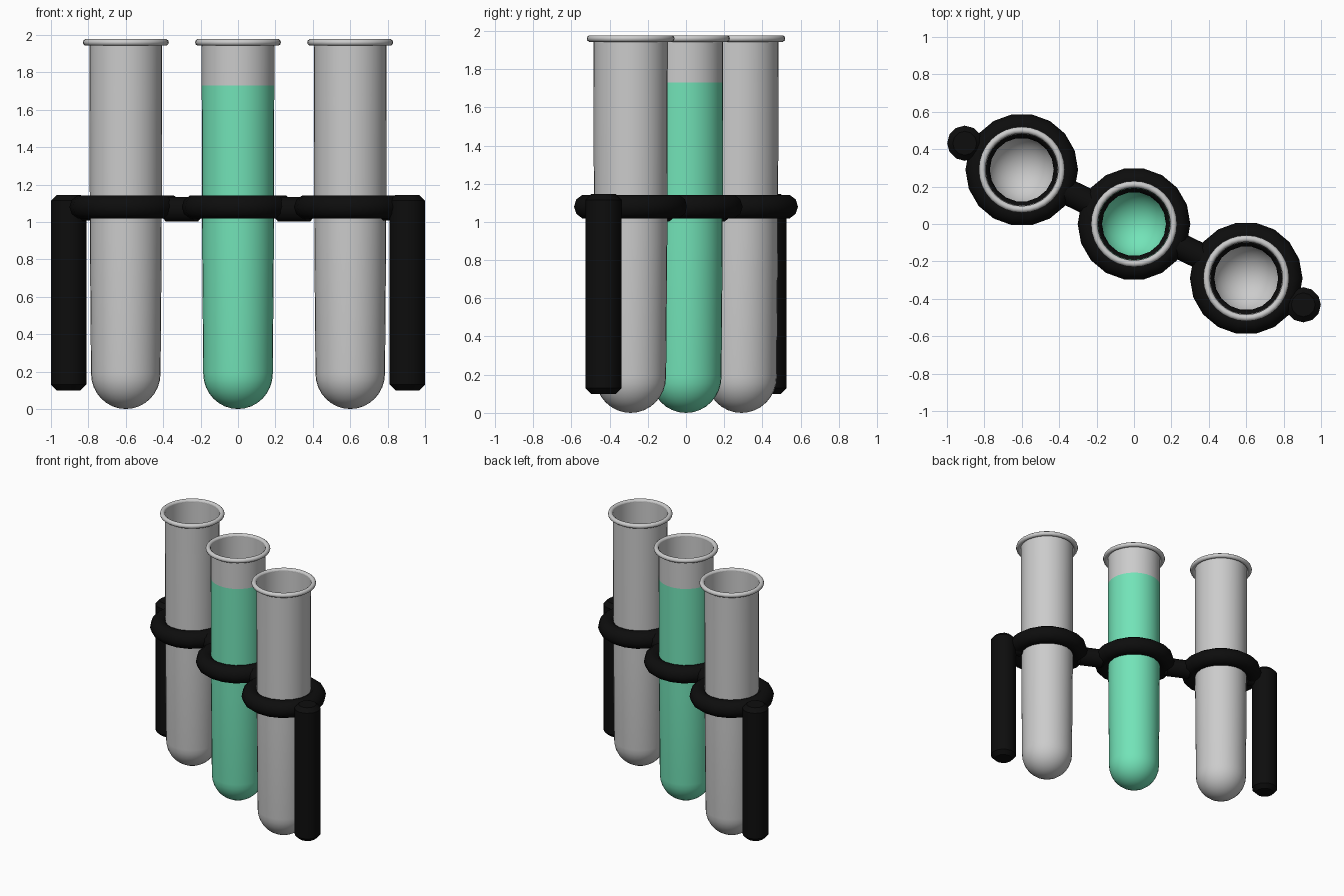
import bpy, bmesh, math
from mathutils import Vector, Matrix

if "Cube" in bpy.data.objects:
    bpy.data.objects.remove(bpy.data.objects["Cube"])


def material(name, rgb):
    m = bpy.data.materials.new(name)
    m.diffuse_color = (*rgb, 1)
    m.use_nodes = True
    m.node_tree.nodes["Principled BSDF"].inputs["Base Color"].default_value = m.diffuse_color
    return m


BLACK = material("black plastic", (0.004, 0.004, 0.004))
WHITE = material("white liquid", (0.88, 0.88, 0.85))
GREEN = material("green liquid", (0.17, 0.77, 0.48))


def revolve(name, profile, loc, sides, mat=None, closed=False, axis=None, angle=40):
    """Spin an (r, z) profile; closed joins the last point to the first."""
    bm = bmesh.new()
    vs = [bm.verts.new((r, 0, z)) for r, z in profile]
    edges = [bm.edges.new(p) for p in zip(vs, vs[1:])]
    if closed:
        edges.append(bm.edges.new((vs[-1], vs[0])))
    bmesh.ops.spin(bm, geom=vs + edges, cent=(0, 0, 0), axis=(0, 0, 1),
                   angle=2 * math.pi, steps=sides, use_merge=True)
    bmesh.ops.remove_doubles(bm, verts=bm.verts[:], dist=1e-5)
    bmesh.ops.recalc_face_normals(bm, faces=bm.faces[:])
    # open shells: make sure normals face outward
    side = max(bm.faces, key=lambda f: f.calc_center_median().xy.length)
    if side.normal.xy.dot(side.calc_center_median().xy) < 0:
        bmesh.ops.reverse_faces(bm, faces=bm.faces[:])
    if axis:
        rot = Vector(axis).to_track_quat('Z', 'Y').to_matrix().to_4x4()
        bmesh.ops.transform(bm, matrix=rot, verts=bm.verts[:])
    me = bpy.data.meshes.new(name)
    bm.to_mesh(me)
    bm.free()
    ob = bpy.data.objects.new(name, me)
    ob.location = loc
    bpy.context.collection.objects.link(ob)
    if mat:
        me.materials.append(mat)
    bpy.ops.object.select_all(action='DESELECT')
    ob.select_set(True)
    bpy.context.view_layer.objects.active = ob
    bpy.ops.object.shade_smooth_by_angle(angle=math.radians(angle))
    return ob


def circle(R, z, r, n):
    return [(R + r * math.cos(2 * math.pi * i / n), z + r * math.sin(2 * math.pi * i / n))
            for i in range(n)]


def capped(r, z0, z1, b):
    return [(0, z0), (r - b, z0), (r, z0 + b), (r, z1 - b), (r - b, z1), (0, z1)]


CENTRES = [Vector((-0.6, 0.29, 0)), Vector((0, 0, 0)), Vector((0.6, -0.29, 0))]
LEVELS = [1.73, 1.73, 1.67]
LIQUIDS = [WHITE, GREEN, WHITE]

for i, (c, level, mat) in enumerate(zip(CENTRES, LEVELS, LIQUIDS)):
    # liquid-filled lower tube with rounded bottom
    lower = [(0.186 * math.sin(math.pi / 2 * k / 8), 0.19 * (1 - math.cos(math.pi / 2 * k / 8)))
             for k in range(9)]
    revolve(f"liquid_{i}", lower + [(0.192, 0.9), (0.194, level)], c, 32, mat)
    # empty glass above the liquid, and its rolled lip
    revolve(f"glass_neck_{i}", [(0.194, level), (0.195, 1.965)], c, 32)
    revolve(f"glass_lip_{i}", circle(0.212, 1.96, 0.018, 10), c, 32, closed=True, angle=60)
    # holder ring
    revolve(f"holder_ring_{i}", circle(0.236, 1.08, 0.065, 10), c, 18, BLACK,
            closed=True, angle=60)

# short links between neighbouring rings
for i in range(2):
    a, b = CENTRES[i], CENTRES[i + 1]
    mid = (a + b) / 2 + Vector((0, 0, 1.068))
    revolve(f"ring_link_{i}", capped(0.07, -0.1, 0.1, 0.015), mid, 10, BLACK, axis=b - a)

# end legs and the stubs tying them to the outer rings
for s, name in ((-1, "left"), (1, "right")):
    foot = Vector((0.905 * s, -0.432 * s, 0))
    revolve(f"{name}_leg", capped(0.094, 0.1, 1.145, 0.03), foot, 12, BLACK)
    ring = CENTRES[1 + s]
    mid = foot.lerp(ring, 0.25) + Vector((0, 0, 1.07))
    revolve(f"{name}_leg_link", capped(0.065, -0.06, 0.06, 0.01), mid, 10, BLACK,
            axis=ring - foot)
